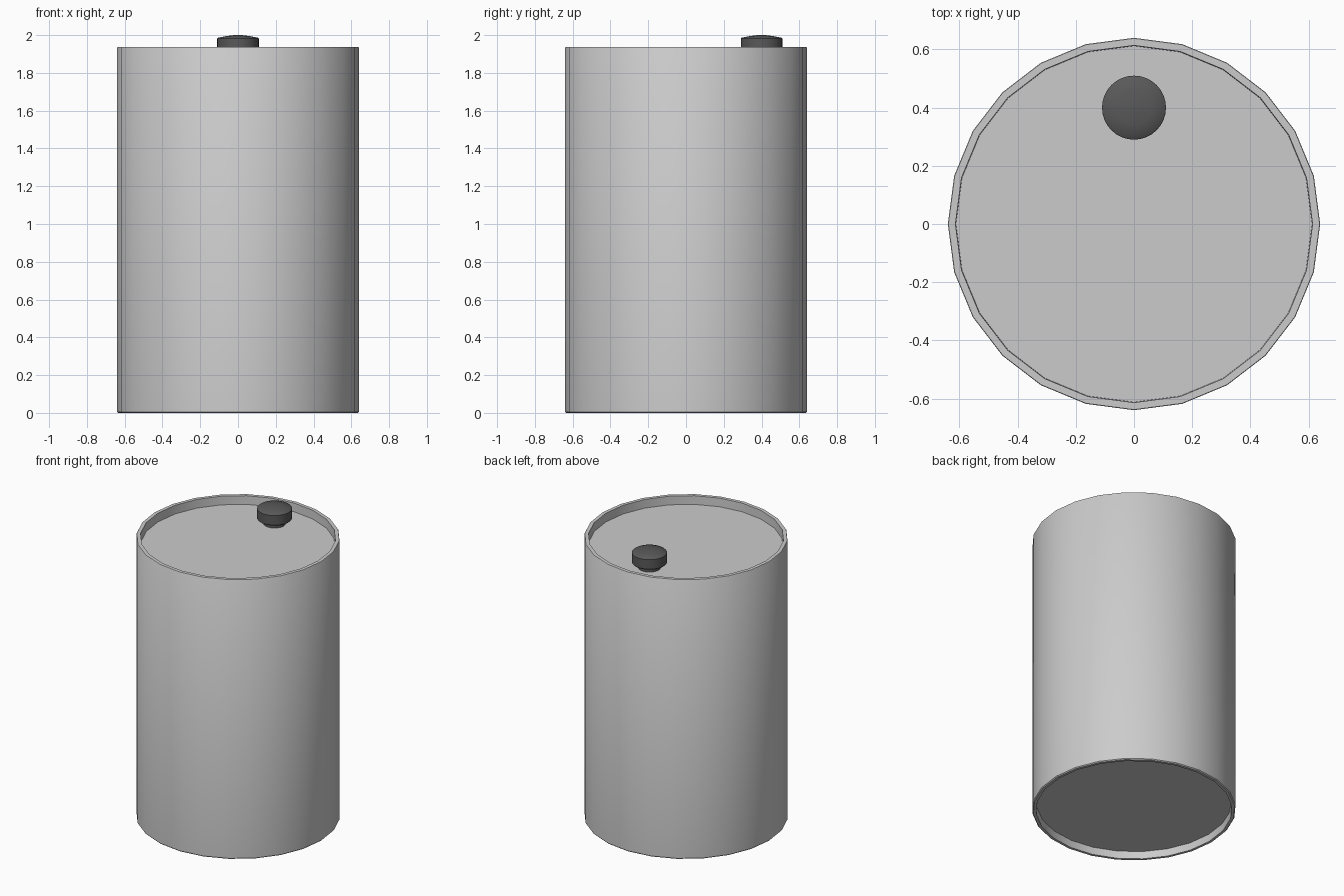
import bpy, bmesh, math

if "Cube" in bpy.data.objects:
    bpy.data.objects.remove(bpy.data.objects["Cube"])


def lathe(name, profile, sides, center=(0, 0), angle=40):
    """Spin an (r, z) profile around z; r = 0 ends become poles."""
    bm = bmesh.new()
    rings = []
    for r, z in profile:
        if r == 0:
            rings.append([bm.verts.new((0, 0, z))] * sides)
        else:
            rings.append([bm.verts.new((r * math.cos(2 * math.pi * i / sides),
                                        r * math.sin(2 * math.pi * i / sides), z))
                          for i in range(sides)])
    for a, b in zip(rings, rings[1:]):
        for i in range(sides):
            j = (i + 1) % sides
            corners = list(dict.fromkeys([a[i], a[j], b[j], b[i]]))
            bm.faces.new(corners)
    bmesh.ops.recalc_face_normals(bm, faces=bm.faces)
    mesh = bpy.data.meshes.new(name)
    bm.to_mesh(mesh)
    bm.free()
    obj = bpy.data.objects.new(name, mesh)
    obj.location = (center[0], center[1], 0)
    bpy.context.collection.objects.link(obj)
    bpy.ops.object.select_all(action='DESELECT')
    obj.select_set(True)
    bpy.context.view_layer.objects.active = obj
    bpy.ops.object.shade_smooth_by_angle(angle=math.radians(angle))
    return obj


# Drum: recessed base, outer wall, rim and recessed lid
lathe("drum_body", [
    (0, 0.05), (0.612, 0.05), (0.616, 0.0), (0.634, 0.0), (0.64, 0.006),
    (0.64, 1.933), (0.638, 1.936), (0.614, 1.936), (0.612, 1.877), (0, 1.877),
], 24)

# Dark filler cap sitting on a narrower neck, offset to the back
dark = bpy.data.materials.new("dark_plastic")
dark.diffuse_color = (0.1, 0.1, 0.1, 1)
dark.use_nodes = True
dark.node_tree.nodes["Principled BSDF"].inputs["Base Color"].default_value = dark.diffuse_color
neck = lathe("filler_neck", [(0, 1.87), (0.07, 1.87), (0.07, 1.915), (0, 1.915)],
             32, (0, 0.4))
cap = lathe("filler_cap", [
    (0, 1.91), (0.104, 1.91), (0.11, 1.916), (0.11, 1.982), (0.106, 1.986),
    (0.06, 1.995), (0.02, 2.0), (0, 2.0),
], 32, (0, 0.4))
for part in (neck, cap):
    part.data.materials.append(dark)
